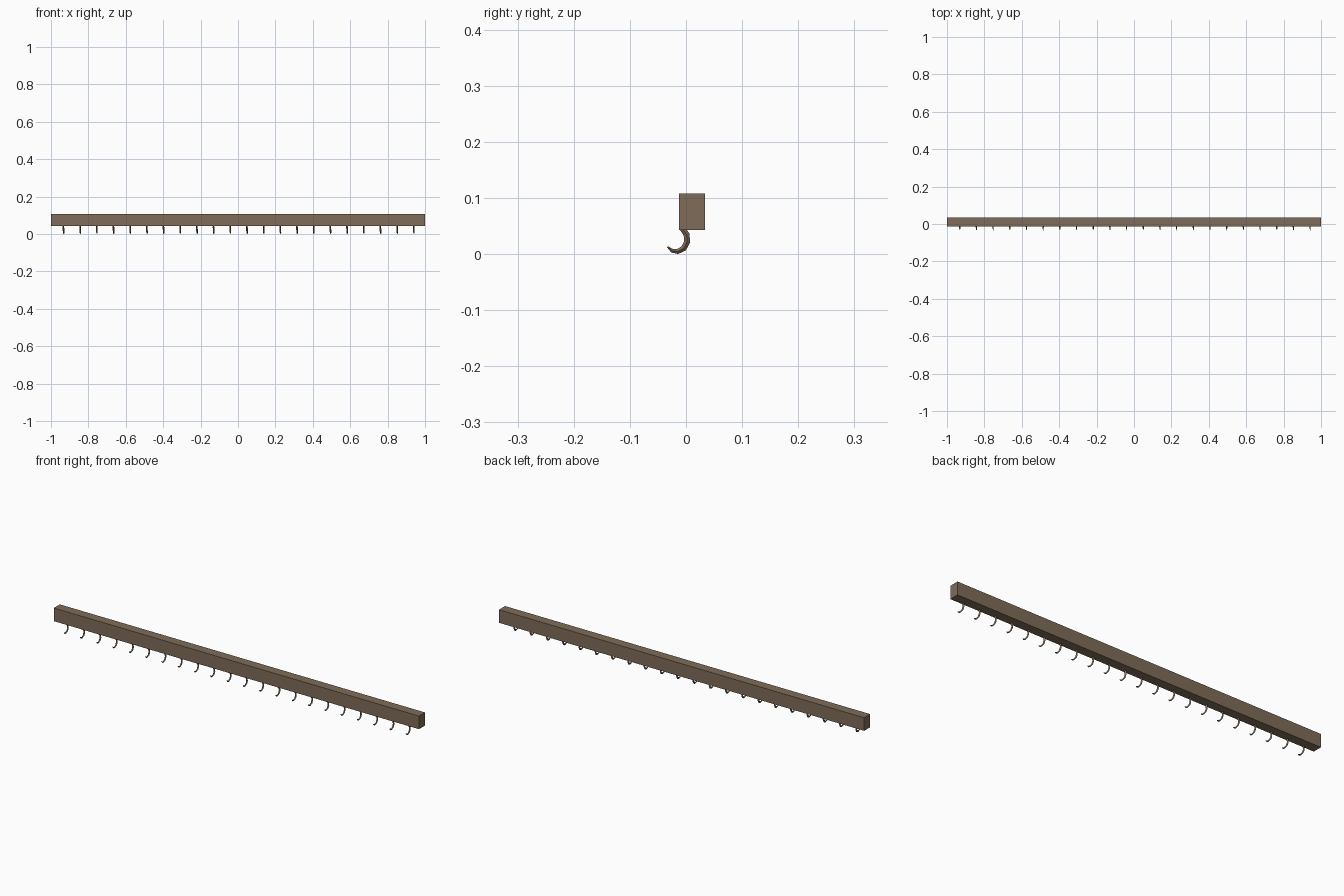
import bpy, bmesh, math
from mathutils import Vector

if "Cube" in bpy.data.objects:
    bpy.data.objects.remove(bpy.data.objects["Cube"])


def material(name, rgb):
    m = bpy.data.materials.new(name)
    m.diffuse_color = (*rgb, 1)
    m.use_nodes = True
    m.node_tree.nodes["Principled BSDF"].inputs["Base Color"].default_value = m.diffuse_color
    return m


wood = material("brown wood", (0.212, 0.152, 0.100))


def add_object(name, bm, mat):
    bmesh.ops.recalc_face_normals(bm, faces=bm.faces)
    me = bpy.data.meshes.new(name)
    bm.to_mesh(me)
    bm.free()
    me.materials.append(mat)
    ob = bpy.data.objects.new(name, me)
    bpy.context.collection.objects.link(ob)
    return ob


# Long wooden rail
bm = bmesh.new()
bmesh.ops.create_cube(bm, size=1)
for v in bm.verts:
    v.co = Vector((v.co.x * 2, v.co.y * 0.047 + 0.0108, v.co.z * 0.065 + 0.0752))
add_object("rail", bm, wood)

# Hook centre line: (y, z, radius), tapering towards the tip
path = [(-0.008, 0.047, 0.0045), (0.001, 0.035, 0.0055), (0.002, 0.022, 0.0055),
        (-0.004, 0.010, 0.0052), (-0.015, 0.0045, 0.0045),
        (-0.025, 0.006, 0.0035), (-0.033, 0.013, 0.0012)]
SIDES = 4


def hook_mesh():
    bm = bmesh.new()
    rings = []
    for i, (y, z, r) in enumerate(path):
        a, b = path[max(i - 1, 0)], path[min(i + 1, len(path) - 1)]
        t = Vector((0, b[0] - a[0], b[1] - a[1])).normalized()
        n = Vector((0, -t.z, t.y))
        lean = 0.003 * i / (len(path) - 1)  # tip swings slightly sideways
        ring = []
        for k in range(SIDES):
            ang = 2 * math.pi * k / SIDES
            p = Vector((lean, y, z)) + n * (r * math.cos(ang))
            p.x += 0.8 * r * math.sin(ang)
            ring.append(bm.verts.new(p))
        rings.append(ring)
    for lo, hi in zip(rings, rings[1:]):
        for k in range(SIDES):
            j = (k + 1) % SIDES
            bm.faces.new((lo[k], lo[j], hi[j], hi[k]))
    bm.faces.new(rings[0])
    bm.faces.new(rings[-1])
    return bm


# Row of 22 hooks under the rail
first = add_object("hook", hook_mesh(), wood)
for i in range(22):
    ob = first if i == 0 else first.copy()
    if i:
        bpy.context.collection.objects.link(ob)
    ob.location.x = -0.934 + i * 0.0892
